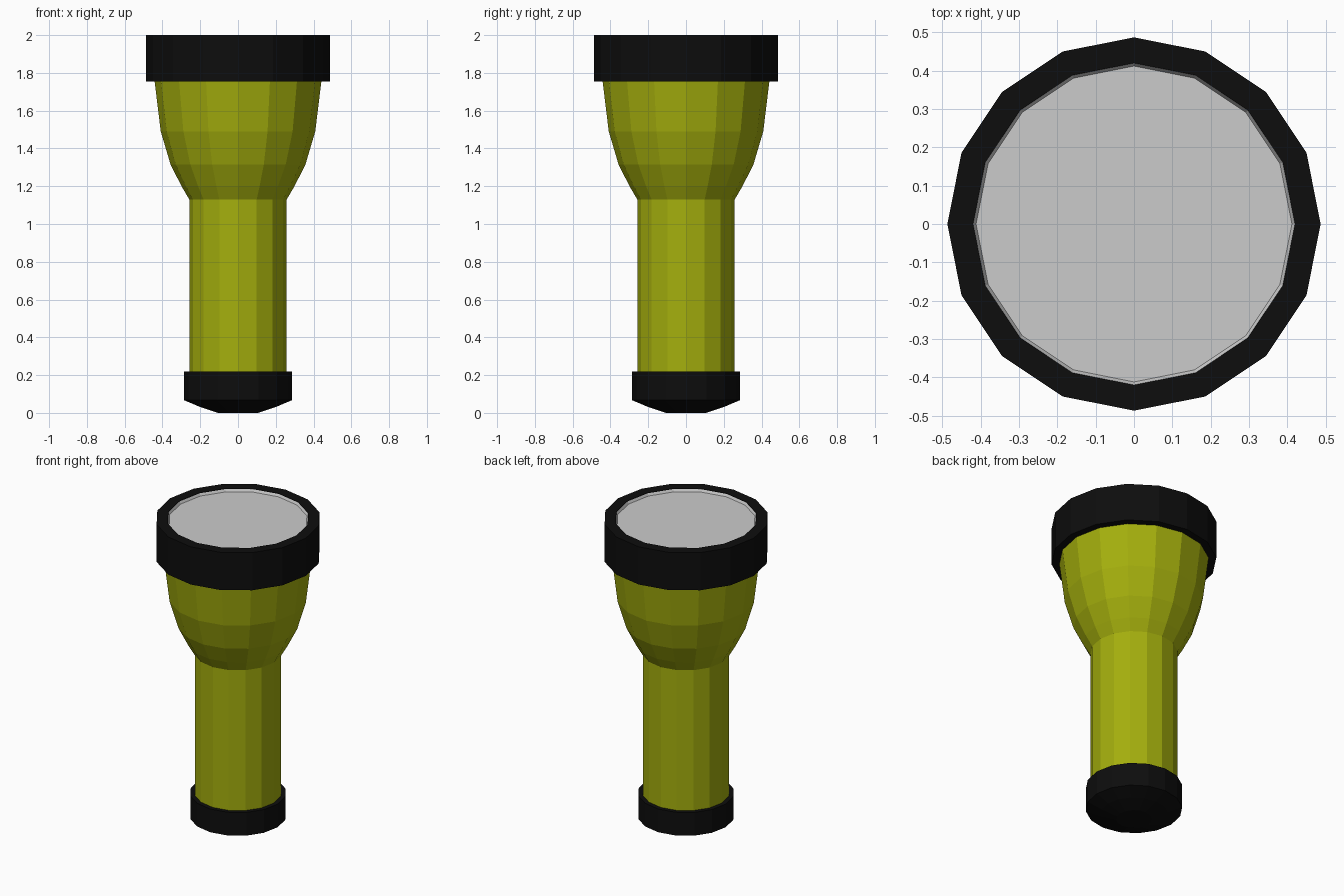
import bpy, bmesh
from math import cos, sin, tau

if "Cube" in bpy.data.objects:
    bpy.data.objects.remove(bpy.data.objects["Cube"])

SIDES = 16


def material(name, rgb):
    m = bpy.data.materials.new(name)
    m.diffuse_color = (*rgb, 1)
    m.use_nodes = True
    m.node_tree.nodes["Principled BSDF"].inputs["Base Color"].default_value = m.diffuse_color
    return m


def lathe(name, profile, mat=None, cap_start=False, cap_end=False, closed=False):
    """Spin (radius, z) points around z, listed so the outside runs upward."""
    bm = bmesh.new()
    rings = [[bm.verts.new((r * cos(tau * i / SIDES), r * sin(tau * i / SIDES), z))
              for i in range(SIDES)] for r, z in profile]
    pairs = list(zip(rings, rings[1:]))
    if closed:
        pairs.append((rings[-1], rings[0]))
    for a, b in pairs:
        for i in range(SIDES):
            j = (i + 1) % SIDES
            bm.faces.new((a[i], a[j], b[j], b[i]))
    if cap_start:
        bm.faces.new(rings[0][::-1])
    if cap_end:
        bm.faces.new(rings[-1])
    mesh = bpy.data.meshes.new(name)
    bm.to_mesh(mesh)
    bm.free()
    obj = bpy.data.objects.new(name, mesh)
    bpy.context.collection.objects.link(obj)
    if mat:
        mesh.materials.append(mat)
    return obj


olive = material("olive", (0.37, 0.425, 0.004))
black = material("black", (0.004, 0.004, 0.004))
glass = material("glass_grey", (0.61, 0.61, 0.61))

# Rounded end cap
lathe("end_cap", [(0.105, 0), (0.2, 0.031), (0.285, 0.067), (0.285, 0.218), (0.255, 0.218)],
      black, cap_start=True)

# Handle and flared reflector housing
lathe("body", [(0.258, 0.2), (0.258, 1.13), (0.299, 1.2), (0.357, 1.315),
               (0.409, 1.49), (0.442, 1.76)], olive)

# Rim around the lens
lathe("rim", [(0.42, 1.755), (0.487, 1.755), (0.487, 2.0), (0.42, 2.0)],
      black, closed=True)

# Lens, slightly recessed with a narrow bevelled seat
lathe("lens", [(0.42, 1.997), (0.412, 1.982)], glass, cap_end=True)
